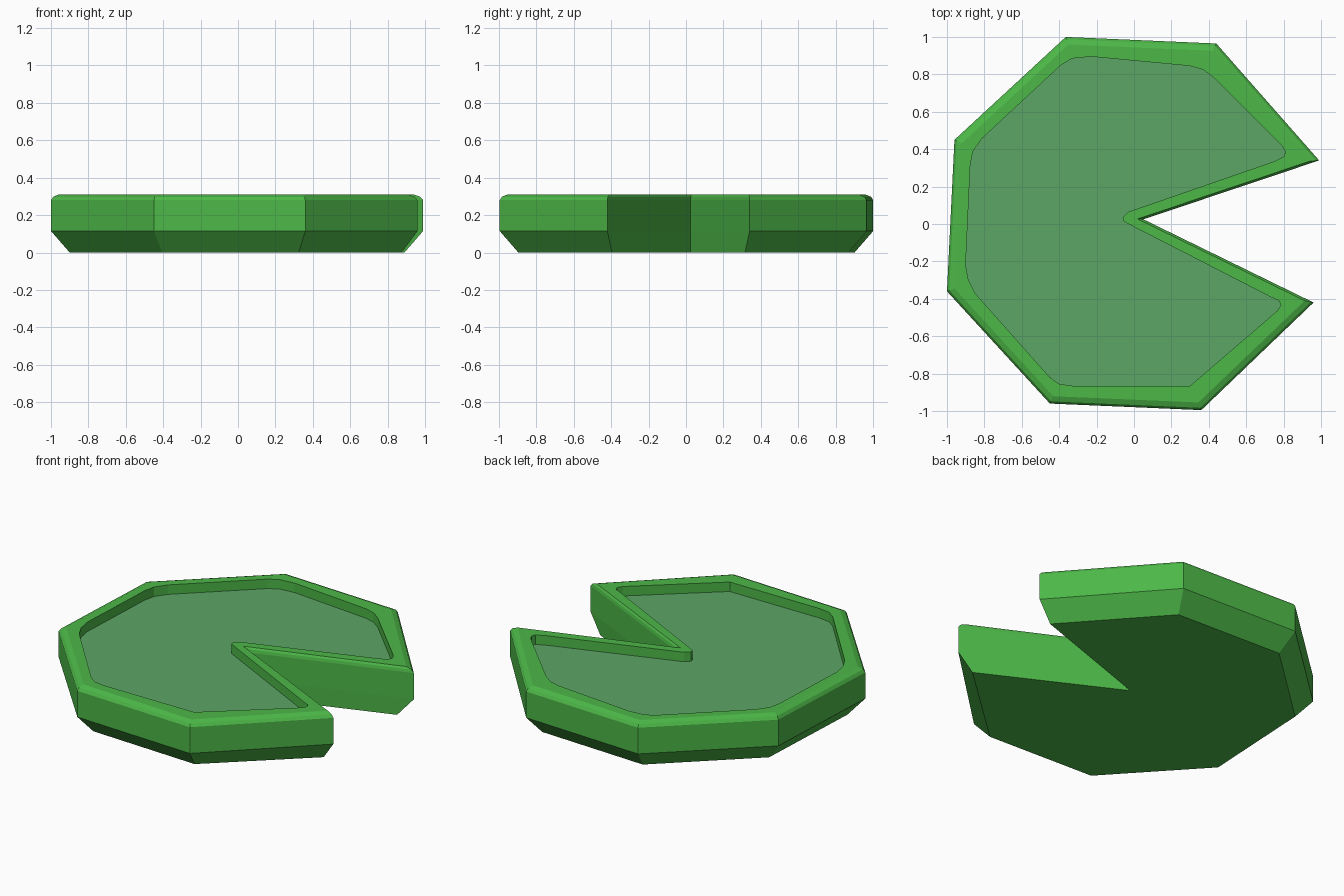
import bpy, bmesh
from mathutils import Vector

if "Cube" in bpy.data.objects:
    bpy.data.objects.remove(bpy.data.objects["Cube"])

# Outline starts at the notch apex and runs counter-clockwise
OUTER = [(0.05, 0.025), (0.99, 0.34), (0.44, 0.965), (-0.365, 1.0), (-0.96, 0.45),
         (-1.0, -0.36), (-0.45, -0.96), (0.36, -0.995), (0.96, -0.42)]
# Recess outline with softened corners
INNER = [(-0.06, 0.035), (-0.055, 0.015), (-0.03, 0.0), (0.74, -0.395), (0.775, -0.41),
         (0.785, -0.435), (0.765, -0.465), (0.30, -0.865), (-0.33, -0.865), (-0.40, -0.855),
         (-0.45, -0.82), (-0.85, -0.37), (-0.885, -0.30), (-0.90, -0.22), (-0.875, 0.32),
         (-0.86, 0.39), (-0.81, 0.46), (-0.39, 0.85), (-0.33, 0.885), (-0.23, 0.895),
         (0.30, 0.845), (0.37, 0.825), (0.43, 0.78), (0.79, 0.42), (0.81, 0.385),
         (0.80, 0.36), (0.75, 0.335), (-0.03, 0.065)][::-1]
FLOOR_Z, TOP_Z = 0.25, 0.31


def inset(points, rim, notch):
    """Move every side inwards: notch sides by one amount, the rest by another."""
    n = len(points)
    lines = []
    for i in range(n):
        a, b = Vector(points[i]), Vector(points[(i + 1) % n])
        d = (b - a).normalized()
        w = notch if i in (0, n - 1) else rim
        lines.append((a + Vector((-d.y, d.x)) * w, d))
    out = []
    for i in range(n):
        (p, d), (q, e) = lines[i - 1], lines[i]
        t = (q - p).cross(e) / d.cross(e)
        out.append(tuple(p + d * t))
    return out


def material(name, color):
    m = bpy.data.materials.new(name)
    m.diffuse_color = (*color, 1)
    m.use_nodes = True
    m.node_tree.nodes["Principled BSDF"].inputs["Base Color"].default_value = m.diffuse_color
    return m


def make_object(name, bm, mat):
    bmesh.ops.recalc_face_normals(bm, faces=bm.faces)
    mesh = bpy.data.meshes.new(name)
    bm.to_mesh(mesh)
    bm.free()
    mesh.materials.append(mat)
    obj = bpy.data.objects.new(name, mesh)
    bpy.context.collection.objects.link(obj)


def ring(bm, points, z):
    return [bm.verts.new((x, y, z)) for x, y in points]


def bridge(bm, a, b):
    n = len(a)
    for i in range(n):
        j = (i + 1) % n
        bm.faces.new((a[i], a[j], b[j], b[i]))


# Pad body: undercut base, upright sides, rounded lip
bm = bmesh.new()
base = [(x * 0.9, y * 0.9) for x, y in OUTER]
base[0], base[1], base[-1] = OUTER[0], (0.89, 0.315), (0.875, -0.395)
layers = [ring(bm, base, 0), ring(bm, OUTER, 0.115), ring(bm, OUTER, 0.28),
          ring(bm, inset(OUTER, 0.012, 0.004), 0.298),
          ring(bm, inset(OUTER, 0.04, 0.012), TOP_Z)]
for low, high in zip(layers, layers[1:]):
    bridge(bm, low, high)
bm.faces.new(layers[0][::-1])

# Recess wall and the flat rim around it
wall_top, wall_low = ring(bm, INNER, TOP_Z), ring(bm, INNER, FLOOR_Z)
bridge(bm, wall_top, wall_low)
rim_edges = [bm.edges.get((r[i - 1], r[i])) for r in (layers[-1], wall_top) for i in range(len(r))]
bmesh.ops.triangle_fill(bm, edges=rim_edges, use_beauty=True, normal=(0, 0, 1))
make_object("pad_body", bm, material("leaf_green", (0.073, 0.477, 0.064)))

# Sunken leaf surface
bm = bmesh.new()
bm.faces.new(ring(bm, INNER, FLOOR_Z))
make_object("pad_surface", bm, material("leaf_surface", (0.107, 0.38, 0.133)))
